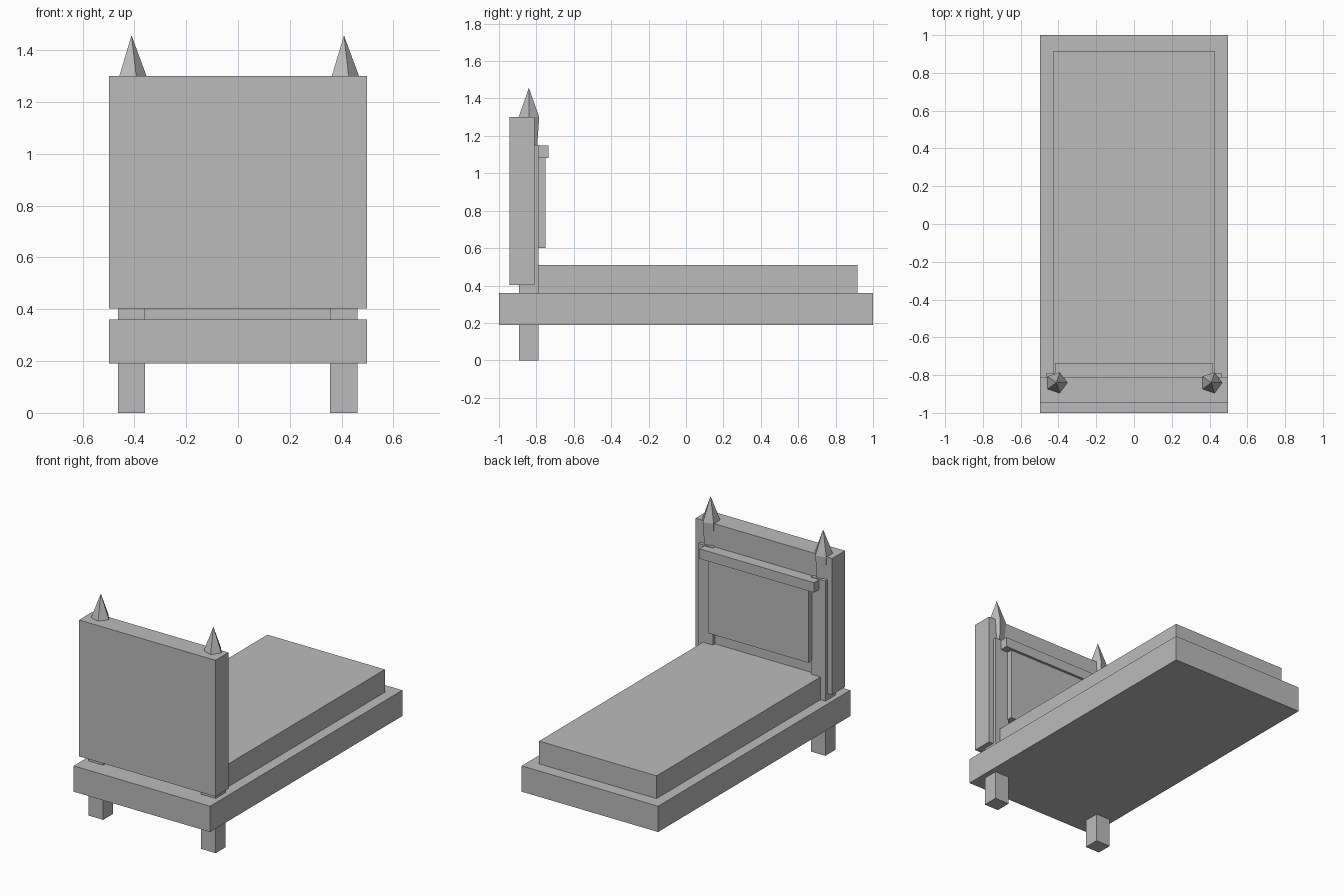
import bpy, bmesh, math

if "Cube" in bpy.data.objects:
    bpy.data.objects.remove(bpy.data.objects["Cube"])

grey = bpy.data.materials.new("plain grey")
grey.diffuse_color = (0.5, 0.5, 0.5, 1)
grey.use_nodes = True
grey.node_tree.nodes["Principled BSDF"].inputs["Base Color"].default_value = grey.diffuse_color


def finish(name, bm):
    bmesh.ops.recalc_face_normals(bm, faces=bm.faces)
    mesh = bpy.data.meshes.new(name)
    bm.to_mesh(mesh)
    bm.free()
    mesh.materials.append(grey)
    obj = bpy.data.objects.new(name, mesh)
    bpy.context.collection.objects.link(obj)
    return obj


def box(name, x0, x1, y0, y1, z0, z1):
    bm = bmesh.new()
    bmesh.ops.create_cube(bm, size=1)
    for v in bm.verts:
        v.co = (x1 if v.co.x > 0 else x0,
                y1 if v.co.y > 0 else y0,
                z1 if v.co.z > 0 else z0)
    return finish(name, bm)


def finial(name, x, y):
    # five-sided spike on a slightly tapered neck
    bm = bmesh.new()
    rings = []
    for r, z in ((0.047, 1.15), (0.058, 1.3)):
        rings.append([bm.verts.new((x + r * math.cos(i * math.tau / 5),
                                    y + r * math.sin(i * math.tau / 5), z))
                      for i in range(5)])
    low, wide = rings
    tip = bm.verts.new((x, y, 1.457))
    bm.faces.new(low)
    for i in range(5):
        j = (i + 1) % 5
        bm.faces.new((low[i], low[j], wide[j], wide[i]))
        bm.faces.new((wide[i], wide[j], tip))
    return finish(name, bm)


# bed base and mattress
box("bed_base", -0.497, 0.497, -1.0, 1.0, 0.19, 0.36)
box("mattress", -0.428, 0.428, -0.83, 0.917, 0.36, 0.51)

# headboard with raised panel and rail
box("headboard", -0.497, 0.497, -0.945, -0.81, 0.402, 1.3)
box("headboard_panel", -0.365, 0.365, -0.83, -0.752, 0.6, 1.09)
box("headboard_rail", -0.418, 0.418, -0.83, -0.735, 1.083, 1.148)

# posts that also form the legs, with finials on top
for side, x in (("left", -0.411), ("right", 0.409)):
    box(side + "_post", x - 0.053, x + 0.053, -0.892, -0.788, 0.0, 1.152)
    finial(side + "_finial", x, -0.84)
